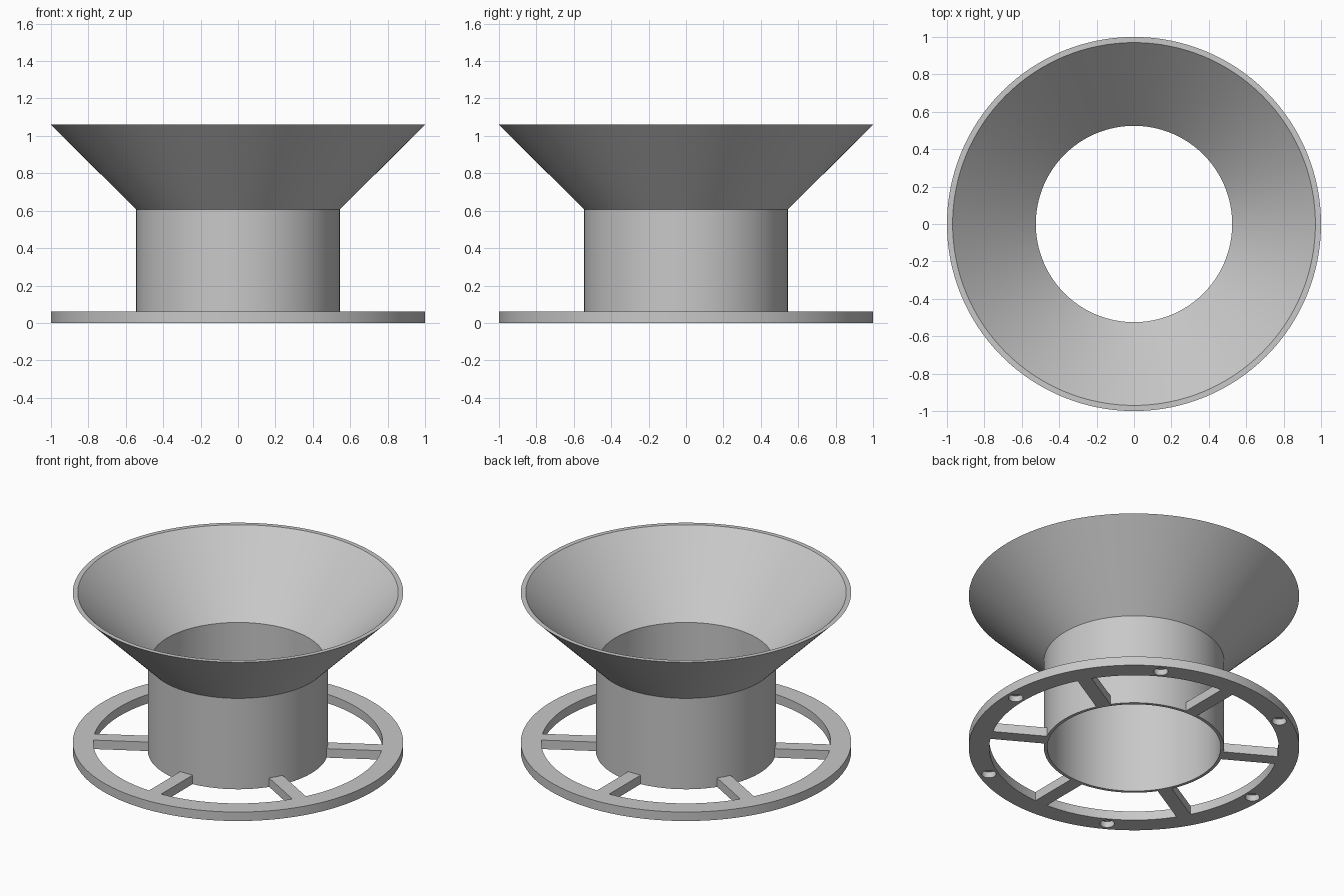
import bpy, bmesh
from math import radians, pi, cos, sin
from mathutils import Matrix, Vector

cube = bpy.data.objects.get("Cube")
if cube:
    bpy.data.objects.remove(cube, do_unlink=True)

SEGMENTS = 128
BASE_HEIGHT = 0.06

grey = bpy.data.materials.new("light grey")
grey.use_nodes = True
grey.diffuse_color = (0.58, 0.58, 0.58, 1)
grey.node_tree.nodes["Principled BSDF"].inputs["Base Color"].default_value = grey.diffuse_color


def finish(name, bm):
    """Turn a bmesh into a named, smooth-by-angle object."""
    bmesh.ops.recalc_face_normals(bm, faces=bm.faces)
    mesh = bpy.data.meshes.new(name)
    bm.to_mesh(mesh)
    bm.free()
    mesh.materials.append(grey)
    obj = bpy.data.objects.new(name, mesh)
    bpy.context.collection.objects.link(obj)
    return obj


def smooth(obj):
    bpy.ops.object.select_all(action='DESELECT')
    obj.select_set(True)
    bpy.context.view_layer.objects.active = obj
    bpy.ops.object.shade_smooth_by_angle(angle=radians(30))


def lathe(name, profile):
    """Spin a closed (radius, height) profile around z."""
    bm = bmesh.new()
    verts = [bm.verts.new((r, 0, z)) for r, z in profile]
    edges = [bm.edges.new((v, verts[i - 1])) for i, v in enumerate(verts)]
    bmesh.ops.spin(bm, geom=verts + edges, cent=(0, 0, 0), axis=(0, 0, 1),
                   angle=2 * pi, steps=SEGMENTS, use_merge=True)
    bmesh.ops.remove_doubles(bm, verts=bm.verts, dist=1e-5)
    return finish(name, bm)


# Open funnel: straight tube flaring into a cone
funnel = lathe("funnel", [(0.525, 0), (0.545, 0), (0.545, 0.607), (1.0, 1.06),
                          (0.97, 1.06), (0.525, 0.615)])
smooth(funnel)

# Flat base ring
ring = lathe("base_ring", [(0.876, 0), (1.0, 0), (1.0, BASE_HEIGHT), (0.876, BASE_HEIGHT)])

# Blind sockets in the underside of the ring
bm = bmesh.new()
for i in range(6):
    a = radians(60 * i)
    bmesh.ops.create_cone(bm, cap_ends=True, segments=32, radius1=0.044, radius2=0.044, depth=0.08,
                          matrix=Matrix.Translation((0.935 * cos(a), 0.935 * sin(a), 0)))
cutter = finish("socket_cutter", bm)
cutter.hide_render = True
cut = ring.modifiers.new("sockets", 'BOOLEAN')
cut.object = cutter
cut.solver = 'EXACT'
bpy.context.view_layer.objects.active = ring
bpy.ops.object.modifier_apply(modifier=cut.name)
bpy.data.objects.remove(cutter, do_unlink=True)
smooth(ring)

# Six spokes joining tube and ring
inner, outer, width = 0.535, 0.88, 0.09
for i in range(6):
    bm = bmesh.new()
    bmesh.ops.create_cube(bm, size=1)
    bmesh.ops.scale(bm, vec=Vector((outer - inner, width, BASE_HEIGHT)), verts=bm.verts)
    bmesh.ops.translate(bm, vec=((inner + outer) / 2, 0, BASE_HEIGHT / 2), verts=bm.verts)
    bmesh.ops.rotate(bm, cent=(0, 0, 0), matrix=Matrix.Rotation(radians(30 + 60 * i), 3, 'Z'),
                     verts=bm.verts)
    finish(f"spoke_{i + 1}", bm)
